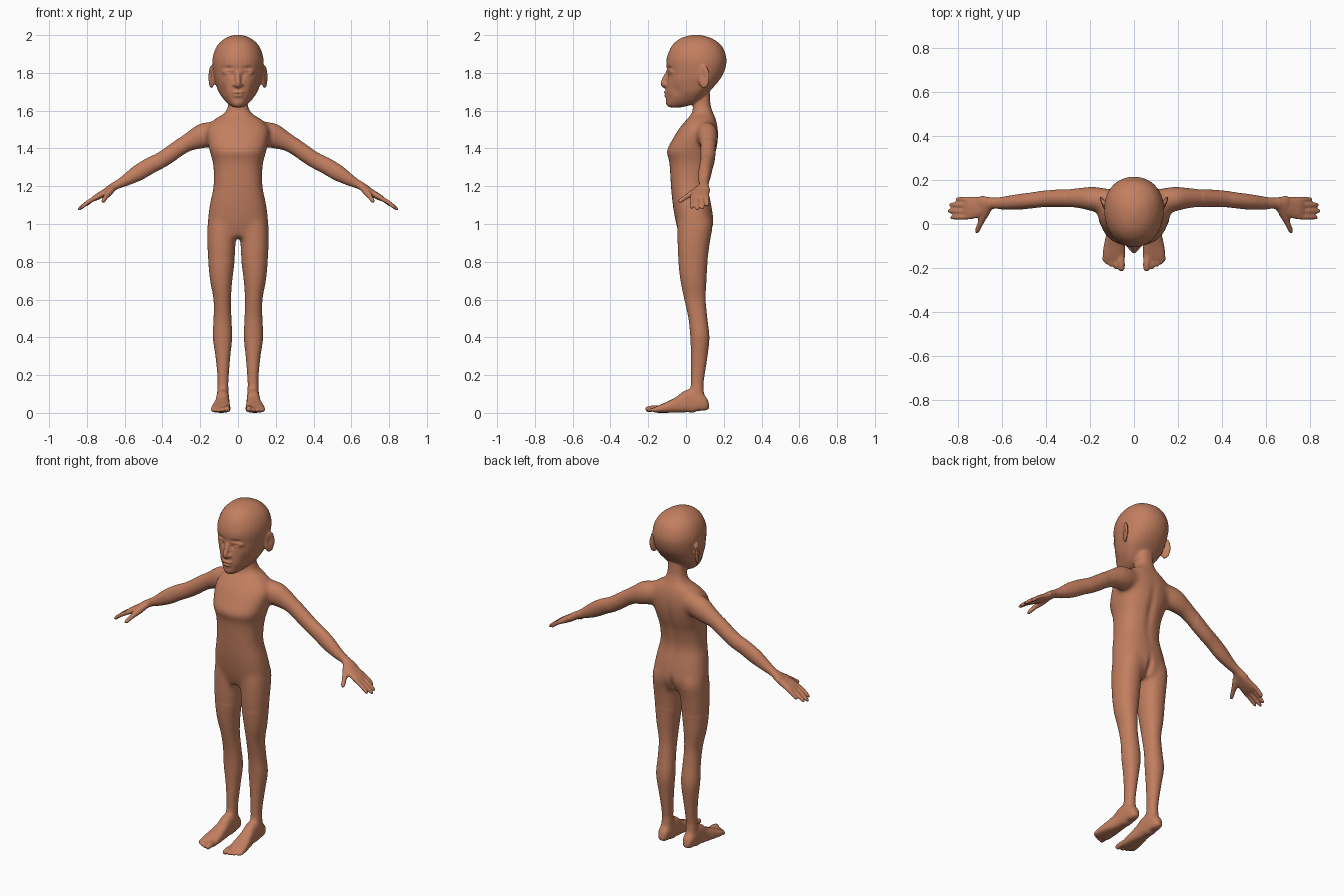
import bpy, bmesh, math
from mathutils import Vector, Matrix

bm = bmesh.new()
SEG = 32


def smooth_rows(rows, n=5):
    """Catmull-Rom interpolation of plain number rows."""
    out = []
    for i in range(len(rows) - 1):
        p = [rows[max(i - 1, 0)], rows[i], rows[i + 1], rows[min(i + 2, len(rows) - 1)]]
        for k in range(n):
            t = k / n
            out.append([0.5 * (2 * b + (c - a) * t + (2 * a - 5 * b + 4 * c - d) * t * t
                               + (3 * b - a - 3 * c + d) * t ** 3) for a, b, c, d in zip(*p)])
    return out + [list(rows[-1])]


def loft(rings):
    vs = [[bm.verts.new(p) for p in r] for r in rings]
    for a, b in zip(vs, vs[1:]):
        for i in range(SEG):
            j = (i + 1) % SEG
            bm.faces.new((a[i], a[j], b[j], b[i]))
    bm.faces.new(vs[0][::-1])
    bm.faces.new(vs[-1])


def section(c, u, v, ru, front, back, e=2.0):
    pts = []
    for i in range(SEG):
        a = 2 * math.pi * (i + 0.5) / SEG
        cs, sn = math.cos(a), math.sin(a)
        x = math.copysign(abs(cs) ** (2 / e), cs) * ru
        y = math.copysign(abs(sn) ** (2 / e), sn) * (back if sn > 0 else front)
        pts.append(c + u * x + v * y)
    return pts


def stack(rows, s=1, e=2.2, yc=None):
    """Level sections: z, inner x, outer x, front y, back y."""
    rings = []
    for z, x0, x1, yf, yb in smooth_rows(rows):
        m = (yf + yb) / 2 if yc is None else min(max(yc, yf + .3 * (yb - yf)), yb - .3 * (yb - yf))
        rings.append(section(Vector((s * (x0 + x1) / 2, m, z)), Vector((1, 0, 0)),
                             Vector((0, 1, 0)), abs(x1 - x0) / 2, m - yf, yb - m, e))
    loft(rings)


def tube(rows, s=1, axis=(0, 1, 0), e=2.0, n=4):
    """Limb along a path: x, y, z, radius along axis, radius across."""
    rows = smooth_rows(rows, n)
    pts = [Vector((s * r[0], r[1], r[2])) for r in rows]
    rings = []
    for i, r in enumerate(rows):
        t = (pts[min(i + 1, len(pts) - 1)] - pts[max(i - 1, 0)]).normalized()
        v = Vector(axis)
        v = (v - t * v.dot(t)).normalized()
        rings.append(section(pts[i], t.cross(v), v, r[4], r[3], r[3], e))
    loft(rings)


def digit(a, b, r, s, axis, lift=0.0):
    a, b = Vector(a), Vector(b)
    rows = []
    for t, k in ((0, 1), (.5, .98), (.85, .88), (.96, .65), (1, .3)):
        p = a.lerp(b, t)
        rows.append((p.x, p.y, p.z + lift * math.sin(math.pi * t), r * k, r * k))
    tube(rows, s, axis)


def blob(loc, size, rot=0.0):
    m = Matrix.Translation(loc) @ Matrix.Rotation(rot, 4, 'Z') @ Matrix.Diagonal((*size, 1))
    bmesh.ops.create_uvsphere(bm, u_segments=24, v_segments=16, radius=1, matrix=m)


# torso and neck
torso = [(.93, .12, -.03, .115), (1.0, .158, -.052, .146), (1.1, .15, -.07, .135),
         (1.2, .13, -.08, .118), (1.3, .13, -.086, .135), (1.345, .138, -.092, .15),
         (1.385, .15, -.103, .161), (1.44, .162, -.076, .17), (1.5, .165, -.04, .17),
         (1.55, .13, .0, .16), (1.585, .075, .03, .146), (1.63, .052, .036, .13),
         (1.72, .05, .03, .125)]
stack([(z, -w, w, f, b) for z, w, f, b in torso], e=2.4)

# head
head = [(1.618, .028, -.092, -.02), (1.635, .052, -.106, .04), (1.66, .076, -.106, .085),
        (1.70, .103, -.108, .122), (1.75, .121, -.105, .168), (1.80, .131, -.101, .2),
        (1.86, .136, -.105, .215), (1.91, .127, -.092, .206), (1.95, .106, -.07, .183),
        (1.98, .073, -.034, .142), (1.995, .04, .005, .1), (2.001, .012, .035, .07)]
stack([(z, -w, w, f, b) for z, w, f, b in head], e=2.1, yc=.07)

# nose and lips
tube([(0, -.088, 1.815, .012, .012), (0, -.103, 1.785, .012, .014), (0, -.116, 1.755, .015, .016),
      (0, -.118, 1.735, .014, .014), (0, -.108, 1.725, .008, .008)], axis=(1, 0, 0))
blob((0, -.104, 1.697), (.032, .014, .008))
blob((0, -.102, 1.680), (.027, .014, .009))

for s in (1, -1):
    # nostril wing, closed eye, ear
    blob((s * .017, -.106, 1.737), (.011, .014, .010))
    blob((s * .056, -.068, 1.805), (.028, .022, .015))
    blob((s * .141, .095, 1.778), (.010, .034, .062), -s * .4)

    # arm
    tube([(.07, .1, 1.495, .05, .05), (.17, .112, 1.472, .057, .068), (.22, .117, 1.452, .052, .060),
          (.28, .118, 1.423, .044, .047), (.40, .115, 1.342, .039, .044), (.46, .108, 1.312, .037, .045),
          (.53, .10, 1.27, .036, .044), (.60, .095, 1.228, .03, .031), (.65, .095, 1.203, .027, .022),
          (.69, .09, 1.178, .04, .02)], s)
    # palm
    tube([(.635, .095, 1.21, .024, .02), (.67, .09, 1.188, .035, .02), (.71, .078, 1.163, .047, .019),
          (.75, .072, 1.141, .051, .016), (.768, .072, 1.130, .048, .011)], s, e=2.4)
    # fingers and thumb
    for y0, y1, x1, z1 in ((.113, .112, .81, 1.095), (.086, .088, .84, 1.079),
                           (.059, .059, .848, 1.073), (.032, .03, .835, 1.082)):
        digit((.745, y0, 1.144), (x1, y1, z1), .0118, s, (0, 1, 0), .005)
    tube([(.655, .08, 1.195, .018, .018), (.685, .035, 1.163, .018, .018), (.70, .0, 1.143, .013, .013),
          (.713, -.03, 1.122, .011, .011), (.717, -.041, 1.114, .005, .005)], s, (0, 0, 1))

    # leg
    stack([(.03, .052, .108, .03, .1), (.1, .049, .111, .02, .096), (.15, .05, .109, .024, .094),
           (.2, .048, .11, .025, .1), (.3, .04, .12, .025, .115), (.4, .03, .134, .022, .125),
           (.5, .034, .13, .012, .114), (.6, .037, .13, -.01, .105), (.7, .03, .148, -.03, .109),
           (.8, .018, .158, -.041, .115), (.9, .012, .163, -.046, .127), (1.0, .004, .161, -.045, .142),
           (1.07, .03, .14, -.03, .115)], s, 2.15)
    # foot
    foot = [(.106, .081, .015, .03), (.098, .081, .027, .06), (.07, .081, .034, .105),
            (.02, .081, .035, .125), (-.03, .083, .038, .092), (-.08, .087, .046, .066),
            (-.13, .091, .051, .045), (-.155, .092, .05, .034), (-.17, .092, .045, .024)]
    tube([(x, y, h / 2, w, h / 2) for y, x, w, h in foot], s, (1, 0, 0), 2.7)
    # toes
    for x0, x1, y1, r in ((.06, .056, -.215, .0165), (.083, .083, -.205, .0115), (.102, .104, -.195, .011),
                          (.119, .122, -.184, .0105), (.133, .136, -.172, .010)):
        digit((x0, -.14, r + .006), (x1, y1, r), r, s, (1, 0, 0), .004)

# fuse all parts into one skin
bmesh.ops.recalc_face_normals(bm, faces=bm.faces)
raw = bpy.data.meshes.new("parts")
bm.to_mesh(raw)
bm.free()
tmp = bpy.data.objects.new("parts", raw)
bpy.context.collection.objects.link(tmp)
mod = tmp.modifiers.new("fuse", 'REMESH')
mod.mode = 'VOXEL'
mod.voxel_size = 0.006
dg = bpy.context.evaluated_depsgraph_get()
mesh = bpy.data.meshes.new_from_object(tmp.evaluated_get(dg))
mesh.name = "body"
bpy.data.objects.remove(tmp)

# soften the joins on the body, keep hands, feet and face crisp
bm = bmesh.new()
bm.from_mesh(mesh)


def relax(verts, times):
    for _ in range(times):
        bmesh.ops.smooth_vert(bm, verts=verts, factor=.5, use_axis_x=True, use_axis_y=True, use_axis_z=True)


relax(bm.verts[:], 2)
relax([v for v in bm.verts if .13 < v.co.z < 1.61 and abs(v.co.x) < .66], 14)
relax([v for v in bm.verts if .8 < v.co.z < 1.6 and abs(v.co.x) < .32], 25)
relax([v for v in bm.verts if .07 < v.co.z < .16], 10)

# small dents and swells: centre, radii, push
dents = [((0, .14, .96), (.016, .05, .06), (0, -.018, 0)),      # seat cleft
         ((0, .16, 1.3), (.022, .05, .14), (0, -.010, 0)),      # spine groove
         ((0, -.12, 1.689), (.028, .03, .0035), (0, .006, 0))]  # mouth line
for s in (1, -1):
    dents += [((s * .05, -.09, 1.826), (.026, .03, .008), (0, .008, 0)),    # upper socket
              ((s * .055, -.09, 1.803), (.020, .03, .003), (0, .005, 0)),   # lid line
              ((s * .03, -.1, 1.79), (.010, .03, .012), (0, .007, 0)),      # inner corner
              ((s * .155, .09, 1.785), (.02, .016, .03), (-s * .008, 0, 0)),  # ear bowl
              ((s * .085, -.06, 1.70), (.02, .04, .03), (-s * .005, .004, 0))]  # cheek hollow
for v in bm.verts:
    move = Vector()
    for c, r, d in dents:
        q = sum(((v.co[i] - c[i]) / r[i]) ** 2 for i in range(3))
        if q < 9:
            move += Vector(d) * math.exp(-q)
    v.co += move
    v.co.z = max(v.co.z, 0)
bm.to_mesh(mesh)
bm.free()

# one skin colour
skin = bpy.data.materials.new("warm brown")
skin.diffuse_color = (.54, .21, .115, 1)
mesh.materials.clear()
mesh.materials.append(skin)
mesh.polygons.foreach_set("material_index", [0] * len(mesh.polygons))
mesh.polygons.foreach_set("use_smooth", [True] * len(mesh.polygons))
body = bpy.data.objects.new("body", mesh)
bpy.context.collection.objects.link(body)
